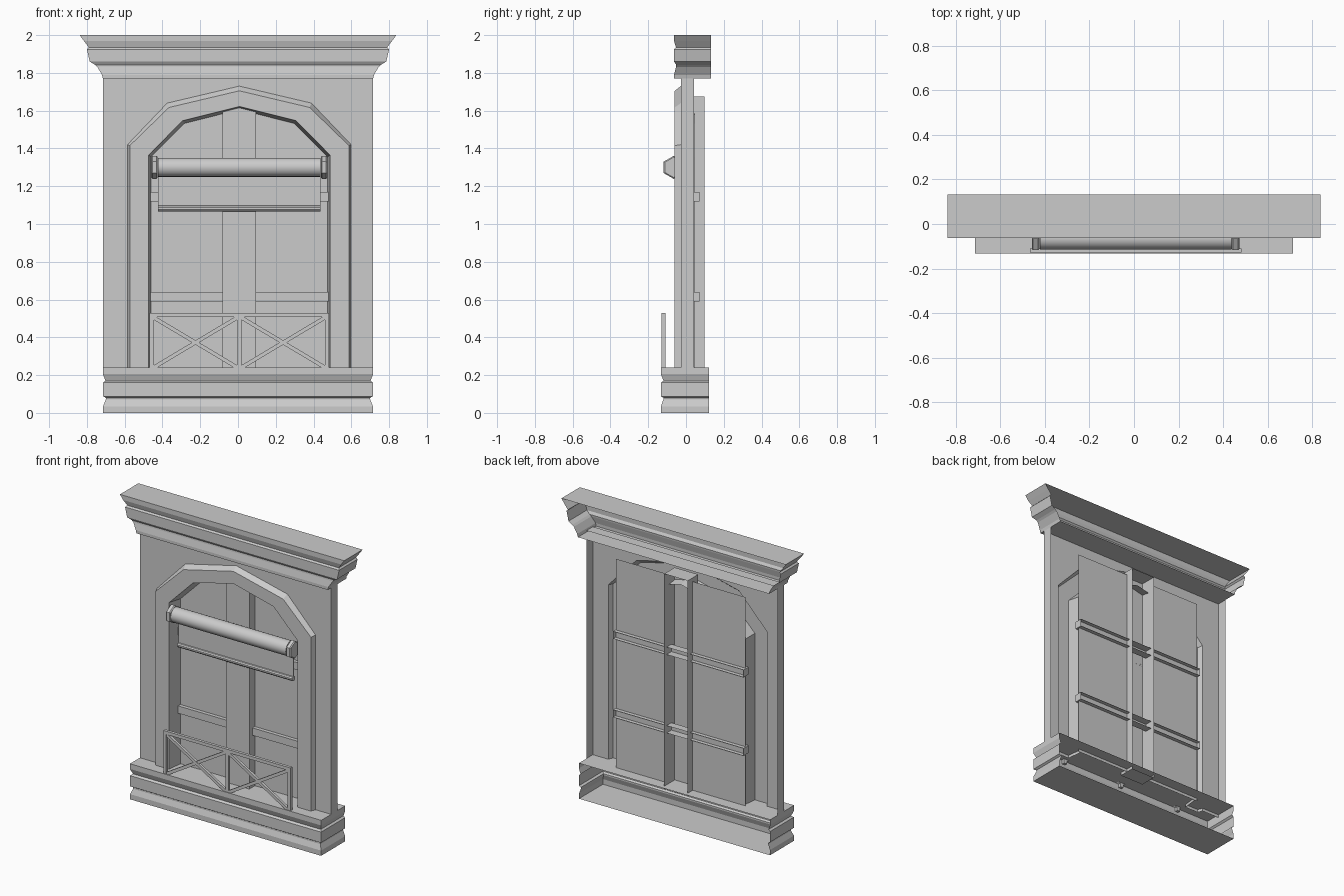
import bpy, bmesh, math
from mathutils import Vector, Matrix

if "Cube" in bpy.data.objects:
    bpy.data.objects.remove(bpy.data.objects["Cube"])

CX = 0.007  # window parts sit very slightly right of the centre line


def make(name, verts, faces, recalc=True):
    me = bpy.data.meshes.new(name)
    me.from_pydata(verts, [], faces)
    if recalc:
        bm = bmesh.new()
        bm.from_mesh(me)
        bmesh.ops.recalc_face_normals(bm, faces=bm.faces)
        bm.to_mesh(me)
        bm.free()
    ob = bpy.data.objects.new(name, me)
    bpy.context.collection.objects.link(ob)
    return ob


def skin(name, loops, caps=False):
    """Strips of quads between open polylines, optional end caps."""
    n = len(loops[0])
    verts = [p for l in loops for p in l]
    faces = [(r * n + i, r * n + i + 1, (r + 1) * n + i + 1, (r + 1) * n + i)
             for r in range(len(loops) - 1) for i in range(n - 1)]
    if caps:
        faces += [tuple(range(n)), tuple(range(len(verts) - n, len(verts)))]
    return make(name, verts, faces)


def moulding(name, profile, yb):
    """Profile swept round three sides, open at the back."""
    return skin(name, [[(-x, yb, z), (-x, yf, z), (x, yf, z), (x, yb, z)]
                       for x, yf, z in profile], caps=True)


def box(name, x0, x1, y0, y1, z0, z1, open_back=False):
    v = [(x, y, z) for x in (x0, x1) for y in (y0, y1) for z in (z0, z1)]
    f = [(0, 1, 5, 4), (0, 2, 3, 1), (4, 5, 7, 6), (0, 4, 6, 2), (1, 3, 7, 5)]
    if not open_back:
        f.append((2, 6, 7, 3))
    return make(name, v, f)


def strut(name, p, q, w, y0, y1):
    """Flat bar between two points in the xz plane."""
    a, b = Vector(p), Vector(q)
    d = (b - a).normalized()
    s = Vector((-d.y, d.x)) * w / 2
    c = [a - s, b - s, b + s, a + s]
    v = [(k.x, y, k.y) for y in (y0, y1) for k in c]
    return make(name, v, [(0, 1, 2, 3), (4, 5, 6, 7)] +
                [(i, (i + 1) % 4, (i + 1) % 4 + 4, i + 4) for i in range(4)])


def rod(name, x0, x1, y, z, r, n, bevel=0.0):
    """Prism or cylinder along x."""
    bm = bmesh.new()
    rot = Matrix.Translation(((x0 + x1) / 2, y, z)) @ Matrix.Rotation(math.pi / 2, 4, 'Y')
    bmesh.ops.create_cone(bm, cap_ends=True, segments=n, radius1=r, radius2=r,
                          depth=x1 - x0, matrix=rot)
    # put a vertex at the top
    top = max(v.co.z for v in bm.verts)
    if top < z + r * 0.999:
        bmesh.ops.rotate(bm, verts=bm.verts, cent=(0, y, z),
                         matrix=Matrix.Rotation(math.pi / n, 3, 'X'))
    if bevel:
        es = [e for e in bm.edges if abs(e.verts[0].co.x - e.verts[1].co.x) < 1e-5]
        bmesh.ops.bevel(bm, geom=es, offset=bevel, segments=1, affect='EDGES')
    me = bpy.data.meshes.new(name)
    bm.to_mesh(me)
    bm.free()
    ob = bpy.data.objects.new(name, me)
    bpy.context.collection.objects.link(ob)
    return ob


def smooth(ob):
    bpy.ops.object.select_all(action='DESELECT')
    ob.select_set(True)
    bpy.context.view_layer.objects.active = ob
    bpy.ops.object.shade_smooth_by_angle()


def arch(y, side, mid, apex):
    """Seven-point faceted arch outline."""
    half = [(side[0], 0.22), side, mid]
    pts = [(-x, z) for x, z in half] + [(0, apex)] + half[::-1]
    return [(x + CX, y, z) for x, z in pts]


# Cornice and sill
moulding("cornice", [
    (.838, -.063, 2.0), (.815, -.063, 1.968), (.79, -.053, 1.935), (.80, -.063, 1.925),
    (.785, -.063, 1.86), (.757, -.052, 1.843), (.745, -.053, 1.832),
    (.72, -.063, 1.79), (.715, -.063, 1.77)], .133)
moulding("sill", [
    (.715, -.133, .24), (.715, -.133, .205), (.702, -.119, .17), (.714, -.133, .16),
    (.714, -.133, .088), (.70, -.12, .08), (.70, -.12, .07),
    (.714, -.133, .035), (.714, -.133, 0)], .123)

# Wall panel with returns, cut to the arch outline
outer = arch(-.027, (.592, 1.42), (.382, 1.64), 1.73)
rect = [(-.715, .22), (-.715, 1.42), (-.715, 1.78), (0, 1.78),
        (.715, 1.78), (.715, 1.42), (.715, .22)]
skin("wall", [[(x, .042, z) for x, z in rect], [(x, -.027, z) for x, z in rect], outer])

# Arched surround with chamfer and deep reveal
skin("arch_surround", [
    outer,
    arch(-.06, (.58, 1.415), (.372, 1.617), 1.705),
    arch(-.06, (.48, 1.365), (.30, 1.547), 1.622),
    arch(.045, (.468, 1.355), (.292, 1.532), 1.606)])

# Window panes, mullion and glazing bars (channels open at the back)
for s, side in ((-1, "left"), (1, "right")):
    xs = sorted((CX + s * .087, CX + s * .485))
    make("pane_" + side, [(xs[0], .045, .22), (xs[1], .045, .22),
                          (xs[1], .045, 1.65), (xs[0], .045, 1.65)],
         [(0, 1, 2, 3)], recalc=False)
box("mullion", CX - .088, CX + .088, -.015, .097, .22, 1.675, True)
for i, z in enumerate((.59, 1.12)):
    box(f"glazing_bar_{i}", CX - .488, CX + .488, .02, .072, z, z + .05, True)

# Roller blind
smooth(rod("blind_roller", CX - .43, CX + .43, -.065, 1.30, .05, 20))
for s in (-1, 1):
    c = CX + s * .449
    rod("roller_bracket", c - .017, c + .017, -.065, 1.30, .061, 6, .006)
box("blind_sheet", CX - .43, CX + .43, -.032, -.028, 1.08, 1.30)
smooth(rod("blind_weight_bar", CX - .43, CX + .43, -.03, 1.083, .016, 10))

# Railing with crossed braces
Y0, Y1 = -.129, -.109
box("rail_top", CX - .475, CX + .475, Y0, Y1, .508, .53)
for x in (-.464, 0, .464):
    box("rail_post", CX + x - .011, CX + x + .011, Y0, Y1, .21, .51)
for x in (-.454, .01):
    a, b = CX + x, CX + x + .444
    strut("rail_brace", (a, .505), (b, .24), .02, Y0 + .001, Y1 - .001)
    strut("rail_brace", (a, .24), (b, .505), .02, Y0 + .002, Y1 - .002)
